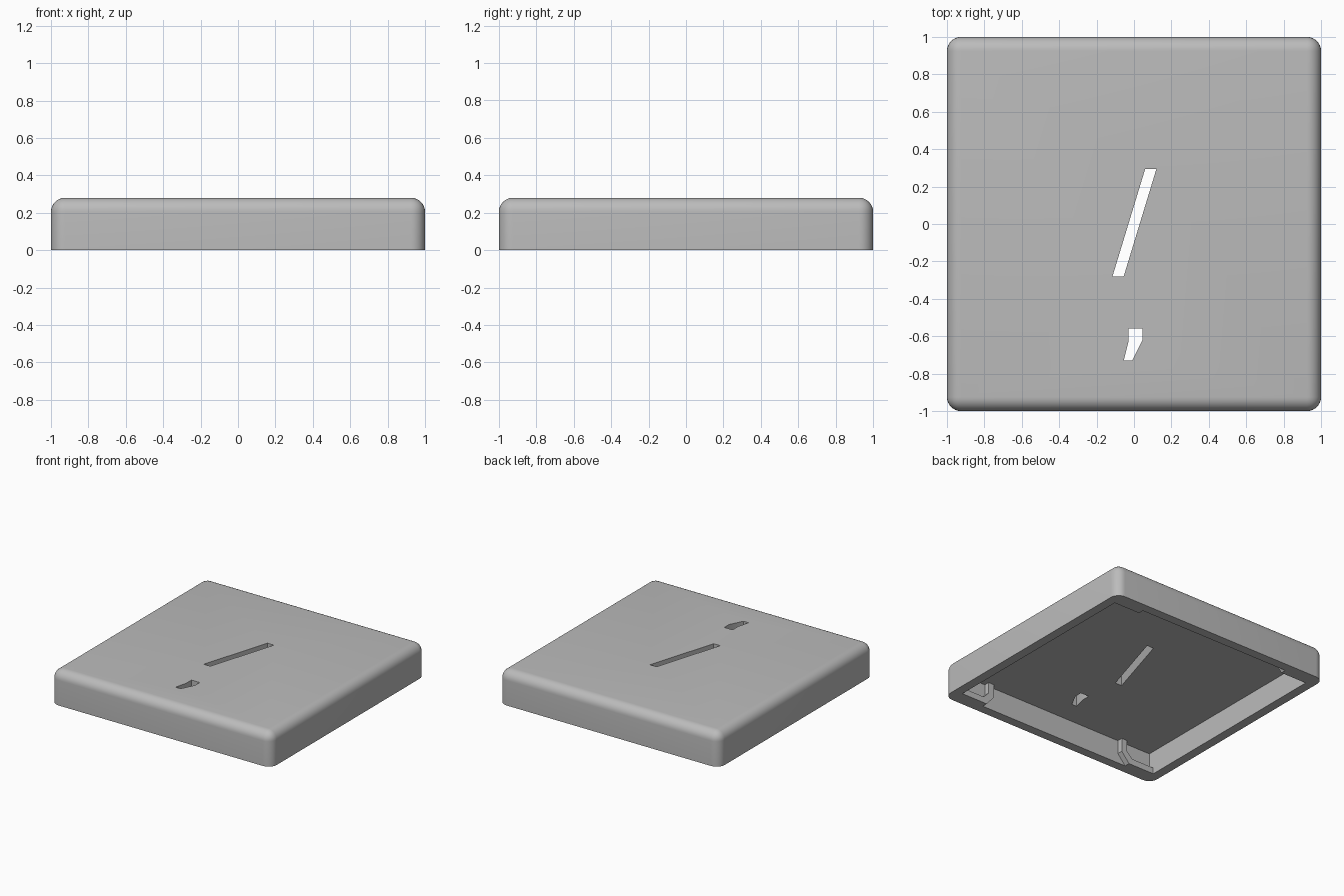
import bpy, bmesh
from mathutils import Vector

HEIGHT, CEILING, INNER = 0.28, 0.19, 0.925

cube = bpy.data.objects.get("Cube")
if cube:
    bpy.data.objects.remove(cube, do_unlink=True)

grey = bpy.data.materials.new("plain grey")
grey.use_nodes = True
colour = (0.5, 0.5, 0.5, 1)
grey.diffuse_color = colour
grey.node_tree.nodes["Principled BSDF"].inputs["Base Color"].default_value = colour


def make_object(name, bm):
    bmesh.ops.recalc_face_normals(bm, faces=bm.faces)
    mesh = bpy.data.meshes.new(name)
    bm.to_mesh(mesh)
    bm.free()
    mesh.materials.append(grey)
    obj = bpy.data.objects.new(name, mesh)
    bpy.context.collection.objects.link(obj)
    return obj


def prism(name, outline, direction):
    """Extrude a flat outline of 3D points along a direction."""
    bm = bmesh.new()
    face = bm.faces.new([bm.verts.new(p) for p in outline])
    moved = bmesh.ops.extrude_face_region(bm, geom=[face])["geom"]
    bmesh.ops.translate(bm, vec=Vector(direction),
                        verts=[v for v in moved if isinstance(v, bmesh.types.BMVert)])
    return make_object(name, bm)


def cut_shape(name, points, bottom, top):
    return prism(name, [(x, y, bottom) for x, y in points], (0, 0, top - bottom))


# Square cap with rounded upright and top edges
bm = bmesh.new()
bmesh.ops.create_cube(bm, size=2)
for v in bm.verts:
    v.co.z = HEIGHT if v.co.z > 0 else 0
rounded = [e for e in bm.edges if max(v.co.z for v in e.verts) > 0]
bmesh.ops.bevel(bm, geom=rounded, offset=0.075, segments=8, profile=0.5,
                affect='EDGES', clamp_overlap=True)
cap = make_object("cap_shell", bm)

# Underside hollow and the two slots through the top
square = [(-INNER, -INNER), (INNER, -INNER), (INNER, INNER), (-INNER, INNER)]
long_slot = [(-0.115, -0.28), (-0.055, -0.28), (0.12, 0.295), (0.06, 0.295)]
short_slot = [(-0.03, -0.56), (-0.03, -0.63), (-0.055, -0.73),
              (-0.01, -0.73), (0.045, -0.62), (0.045, -0.56)]
cutters = [cut_shape("hollow_cutter", square, -0.1, CEILING),
           cut_shape("long_slot_cutter", long_slot, 0.1, 0.4),
           cut_shape("short_slot_cutter", short_slot, 0.1, 0.4)]

bpy.context.view_layer.objects.active = cap
for cutter in cutters:
    cutter.hide_render = True
    mod = cap.modifiers.new("cut", 'BOOLEAN')
    mod.operation = 'DIFFERENCE'
    mod.solver = 'EXACT'
    mod.object = cutter
    bpy.ops.object.modifier_apply(modifier=mod.name)
    bpy.data.objects.remove(cutter, do_unlink=True)

bpy.ops.object.select_all(action='DESELECT')
cap.select_set(True)
bpy.ops.object.shade_smooth_by_angle(angle=0.6)

# Corner clips: a low lip that bends up into a rib beside each corner
clip = [(INNER, 0), (0.69, 0), (0.62, 0.08), (0.62, CEILING),
        (0.67, CEILING), (0.67, 0.1), (0.72, 0.05), (INNER, 0.05)]
for sx, side in ((1, "left"), (-1, "right")):
    for sy, end in ((-1, "front"), (1, "back")):
        prism(f"{end}_{side}_clip", [(sx * x, sy * INNER, z) for x, z in clip],
              (0, -sy * 0.045, 0))
